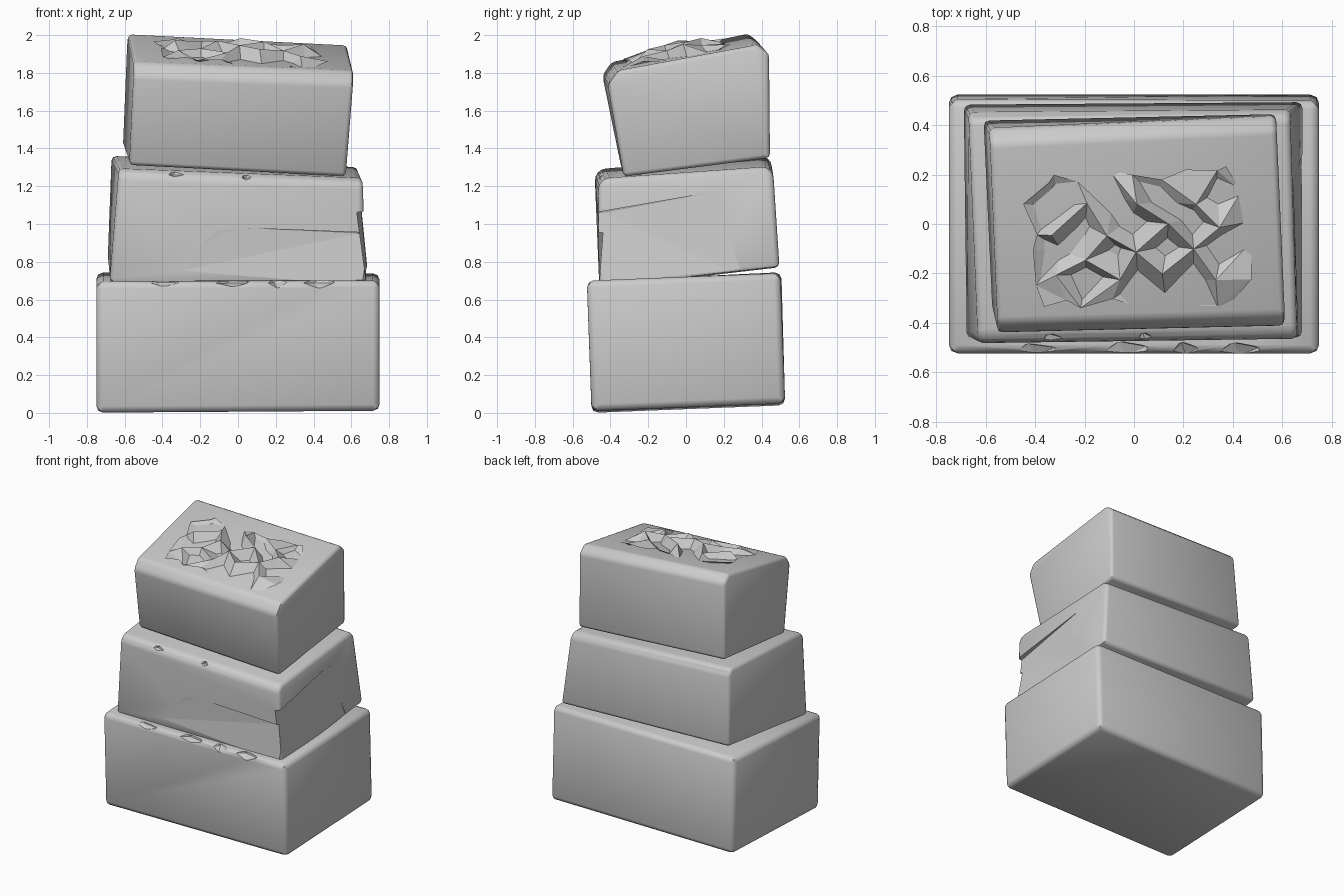
import bpy, bmesh, random
from mathutils import Vector

if "Cube" in bpy.data.objects:
    bpy.data.objects.remove(bpy.data.objects["Cube"])

random.seed(4)


def finish(bm, name, smooth=True):
    bmesh.ops.recalc_face_normals(bm, faces=bm.faces)
    me = bpy.data.meshes.new(name)
    bm.to_mesh(me)
    bm.free()
    ob = bpy.data.objects.new(name, me)
    bpy.context.collection.objects.link(ob)
    if smooth:
        bpy.ops.object.select_all(action='DESELECT')
        ob.select_set(True)
        bpy.context.view_layer.objects.active = ob
        bpy.ops.object.shade_smooth_by_angle(angle=0.8)
    return ob


# Crooked stone block: corners run front-left, front-right, back-right, back-left
def block(name, low, high, bevel, wide=0):
    bm = bmesh.new()
    v = [bm.verts.new(c) for c in low + high]
    bm.faces.new(v[:4][::-1])
    bm.faces.new(v[4:])
    for i in range(4):
        j = (i + 1) % 4
        bm.faces.new((v[i], v[j], v[j + 4], v[i + 4]))
    if wide:
        edges = [bm.edges.get((v[4], v[5])), bm.edges.get((v[6], v[7]))]
        bmesh.ops.bevel(bm, geom=edges, offset=wide, segments=1,
                        affect='EDGES', profile=0.5)
    bmesh.ops.bevel(bm, geom=bm.edges[:], offset=bevel, segments=2,
                    affect='EDGES', profile=0.5, clamp_overlap=True)
    return finish(bm, name)


# Chips are faceted lumps or convex wedges subtracted from a block
def carve(target, bm):
    cutter = finish(bm, target.name + "_chip_cutter", False)
    cutter.hide_render = True
    cutter.hide_viewport = True
    cutter.display_type = 'WIRE'
    mod = target.modifiers.new("chips", 'BOOLEAN')
    mod.operation = 'DIFFERENCE'
    mod.solver = 'EXACT'
    mod.object = cutter


def lump(centre, size):
    bm = bmesh.new()
    bmesh.ops.create_icosphere(bm, subdivisions=1, radius=1)
    for v in bm.verts:
        k = random.uniform(0.85, 1.1)
        v.co = Vector([c + s * k * q for c, s, q in zip(centre, size, v.co)])
    return bm


def hull(points):
    bm = bmesh.new()
    for p in points:
        bm.verts.new(p)
    bmesh.ops.convex_hull(bm, input=bm.verts[:])
    return bm


# Bottom block with a chipped front rim
bottom = block("bottom_block",
               [(-.75, -.50, 0), (.75, -.50, .01), (.75, .525, .05), (-.75, .525, .04)],
               [(-.75, -.525, .695), (.75, -.525, .70), (.75, .50, .74), (-.75, .505, .745)],
               .035)
for x, w in ((-.40, .12), (-.03, .11), (.21, .07), (.43, .11)):
    carve(bottom, lump((x, -.53, .71), (w, .06, .05)))

# Middle block with chipped rim and split front-right corner
middle = block("middle_block",
               [(-.68, -.46, .69), (.68, -.46, .66), (.685, .495, .77), (-.69, .485, .81)],
               [(-.63, -.485, 1.29), (.66, -.465, 1.24), (.63, .46, 1.305), (-.67, .45, 1.365)],
               .03, .035)
carve(middle, hull([(-.35, -.60, .93), (-.35, -.475, .93), (0, -.46, .98), (.64, -.44, .95),
                    (.80, -.44, .95), (.80, -.60, .95), (-.60, -.60, .69), (-.60, -.468, .69),
                    (.80, -.461, .65), (.80, -.60, .65)]))
carve(middle, hull([(.63, -.43, 1.06), (.63, -.60, 1.04), (.645, .15, 1.17), (.85, .15, 1.17),
                    (.85, -.60, 1.04), (.681, -.60, .67), (.683, .30, .72), (.85, -.60, .67),
                    (.85, .30, .72)]))
for x, w in ((-.33, .06), (.05, .05)):
    carve(middle, lump((x, -.485, 1.285 - .04 * (x + .6)), (w, .05, .035)))

# Top block, leaning back and to the right
top_low = [(-.575, -.345, 1.31), (.57, -.33, 1.25), (.575, .445, 1.35), (-.61, .42, 1.41)]
top_high = [(-.55, -.455, 1.845), (.615, -.425, 1.80), (.575, .44, 1.96), (-.585, .385, 2.02)]
block("top_block", top_low, top_high, .022, .06)

# Broken rubble surface: jagged sheet poking through the top
def top_point(u, w, h):
    a, b, c, d = [Vector(p) for p in top_high]
    return a.lerp(b, u).lerp(d.lerp(c, u), w) + Vector((0, -.15 * h, h))


bm = bmesh.new()
nx, ny = 8, 5
grid = []
for j in range(ny + 1):
    row = []
    for i in range(nx + 1):
        rim = i in (0, nx) or j in (0, ny)
        corner = i in (0, nx) and j in (0, ny)
        u = .13 + .74 * i / nx + random.uniform(-.025, .025)
        w = .14 + .61 * j / ny + random.uniform(-.03, .03)
        if corner:
            u += .05 if i == 0 else -.05
        up = (i + j) % 2 == 0
        h = random.uniform(.03, .065) if up else random.uniform(-.06, -.015)
        if rim:
            h = random.uniform(-.012, .02)
        row.append(bm.verts.new(top_point(u, w, h)))
    grid.append(row)
for j in range(ny):
    for i in range(nx):
        a, b, c, d = grid[j][i], grid[j][i + 1], grid[j + 1][i + 1], grid[j + 1][i]
        tris = ((a, b, c), (a, c, d)) if random.random() < .5 else ((a, b, d), (b, c, d))
        for t in tris:
            bm.faces.new(t)
finish(bm, "broken_top_rubble", False)
